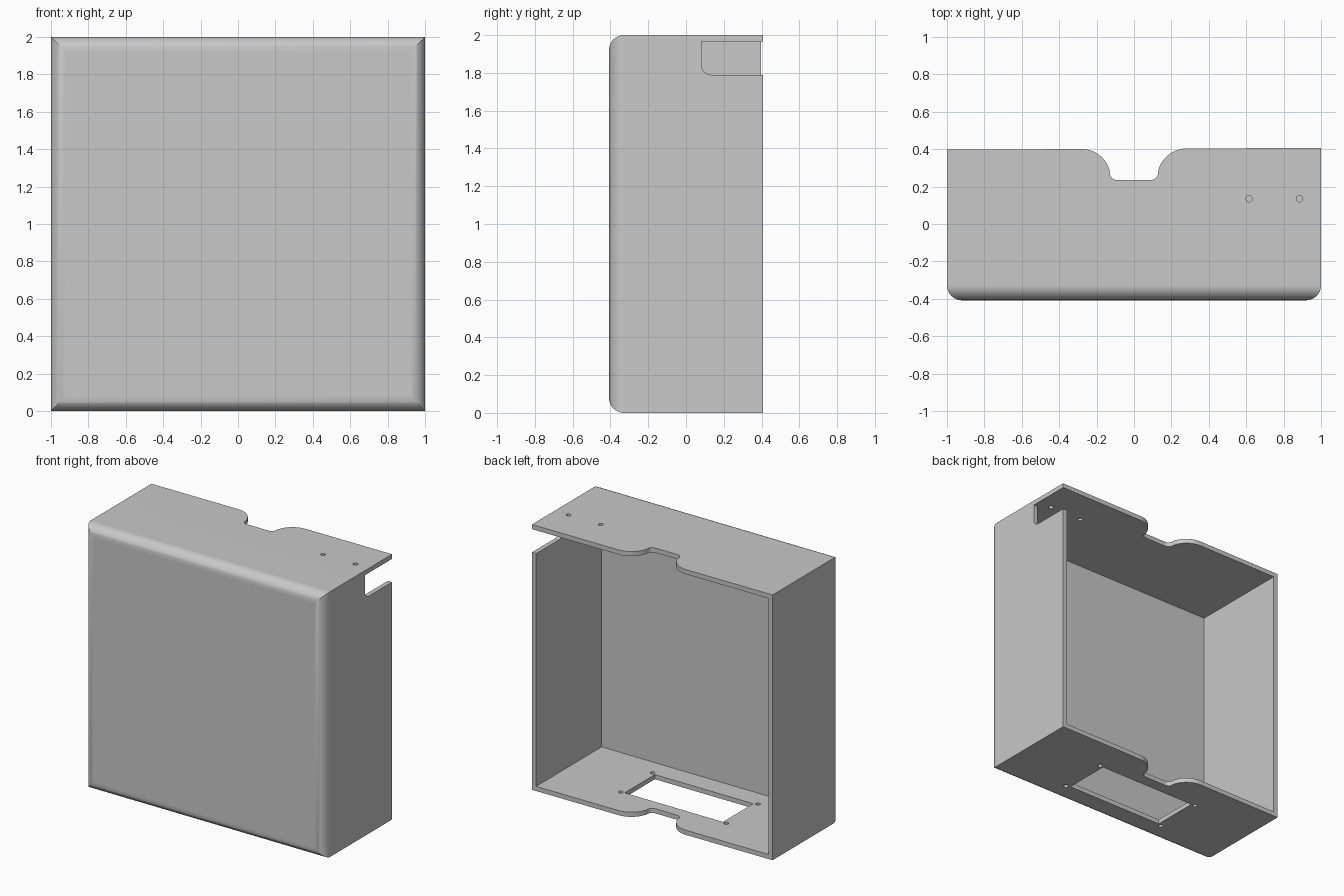
import bpy
import bmesh
from math import sin, cos, pi, radians

if "Cube" in bpy.data.objects:
    bpy.data.objects.remove(bpy.data.objects["Cube"], do_unlink=True)

WALL = 0.035
FRONT = -0.408
ROUND = 0.08
STEPS = 12


def back_y(x):
    # The open rim is very slightly skewed
    return 0.402 + 0.005 * x


def mesh_object(name, bm):
    bmesh.ops.recalc_face_normals(bm, faces=bm.faces)
    mesh = bpy.data.meshes.new(name)
    bm.to_mesh(mesh)
    bm.free()
    obj = bpy.data.objects.new(name, mesh)
    bpy.context.collection.objects.link(obj)
    return obj


def arc(cx, cy, r, start, end, n=STEPS):
    angles = [radians(start + (end - start) * i / n) for i in range(n + 1)]
    return [(cx + r * cos(a), cy + r * sin(a)) for a in angles]


def prism(name, outline, low, high, place):
    # Extrude a 2D outline between two levels
    bm = bmesh.new()
    ends = [[bm.verts.new(place(u, v, w)) for u, v in outline] for w in (low, high)]
    for ring in ends:
        bm.faces.new(ring)
    n = len(outline)
    for i in range(n):
        j = (i + 1) % n
        bm.faces.new((ends[0][i], ends[0][j], ends[1][j], ends[1][i]))
    obj = mesh_object(name, bm)
    obj.hide_render = True
    return obj


def upright(u, v, w):
    return (u, v, w)


def sideways(u, v, w):
    return (w, u, v)


# Cover shell: square rings from the rounded front, round the rim, to the inside
rings = []
for i in range(STEPS + 1):
    a = pi / 2 * i / STEPS
    y = FRONT + ROUND * (1 - cos(a))
    rings.append((1 - ROUND * (1 - sin(a)), lambda x, y=y: y))
rings += [(1, back_y), (1 - WALL, back_y), (1 - WALL, lambda x: FRONT + WALL)]

bm = bmesh.new()
loops = []
for half, depth in rings:
    corners = [(-half, -half), (half, -half), (half, half), (-half, half)]
    loops.append([bm.verts.new((x, depth(x), 1 + z)) for x, z in corners])
for a, b in zip(loops, loops[1:]):
    for i in range(4):
        j = (i + 1) % 4
        bm.faces.new((a[i], a[j], b[j], b[i]))
bm.faces.new(loops[0])
bm.faces.new(loops[-1])
shell = mesh_object("cover_shell", bm)

# Cable recess through the rear edges of the top and bottom
half_recess = arc(-0.28, 0.247, 0.155, 90, 10) + arc(-0.09, 0.275, 0.04, 180, 270, 6)
half_recess = [(-0.28, 0.6)] + half_recess
recess = half_recess + [(-x, y) for x, y in reversed(half_recess)]
recess = [(x, y + 0.005 * x) for x, y in recess]
cutters = [prism("cable_recess_cutter", recess, -0.1, 2.1, upright)]

# Notch in the left side wall under the top plate
notch = [(0.6, 2 - WALL), (0.083, 2 - WALL)] + arc(0.133, 1.84, 0.05, 180, 270, 8)
notch.append((0.6, 1.79))
cutters.append(prism("side_notch_cutter", notch, 0.9, 1.1, sideways))

# Rectangular opening in the bottom
opening = [(-0.41, -0.215), (0.41, -0.215), (0.41, 0.145), (-0.41, 0.145)]
cutters.append(prism("bottom_opening_cutter", opening, -0.1, 0.1, upright))

# Screw holes in the bottom and the top
holes = [(x, y, 0) for x in (-0.44, 0.44) for y in (-0.23, 0.15)]
holes += [(x, 0.135, 2) for x in (0.615, 0.885)]
for x, y, z in holes:
    circle = arc(x, y, 0.017, 0, 360, 20)[:-1]
    cutters.append(prism("screw_hole_cutter", circle, z - 0.1, z + 0.1, upright))

bpy.ops.object.select_all(action="DESELECT")
shell.select_set(True)
bpy.context.view_layer.objects.active = shell
for cutter in cutters:
    mod = shell.modifiers.new("cut", "BOOLEAN")
    mod.operation = "DIFFERENCE"
    mod.solver = "EXACT"
    mod.object = cutter
    bpy.ops.object.modifier_apply(modifier=mod.name)
    bpy.data.objects.remove(cutter, do_unlink=True)

# Smooth rounds with crisp edges
bpy.ops.object.shade_smooth_by_angle(angle=radians(30))
weighted = shell.modifiers.new("weighted_normals", "WEIGHTED_NORMAL")
weighted.keep_sharp = True

# Plain grey plastic
grey = bpy.data.materials.new("light_grey")
grey.use_nodes = True
colour = (0.58, 0.58, 0.58, 1)
grey.diffuse_color = colour
grey.node_tree.nodes["Principled BSDF"].inputs["Base Color"].default_value = colour
shell.data.materials.clear()
shell.data.materials.append(grey)
